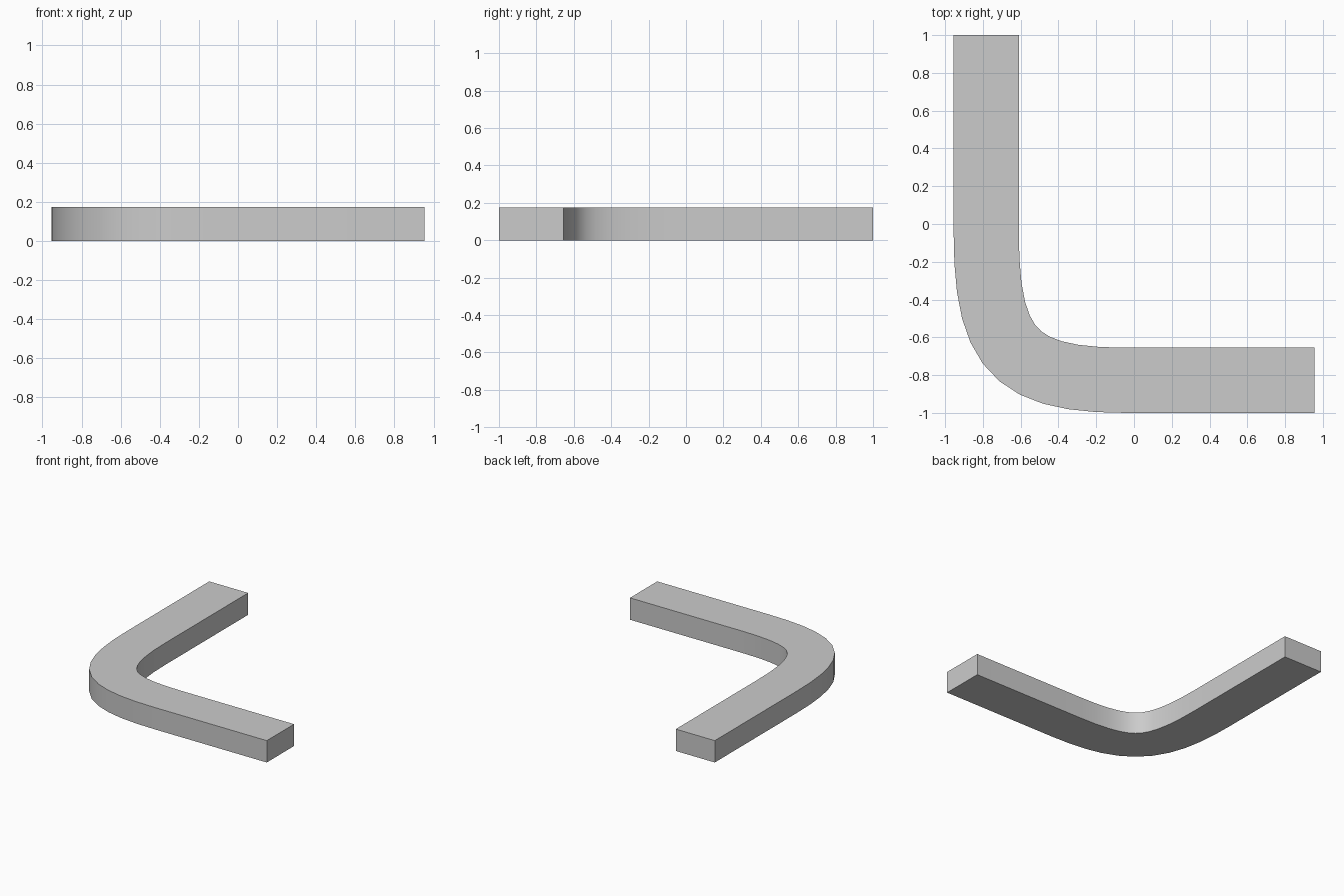
import bpy, bmesh
from mathutils import Vector
from mathutils.geometry import interpolate_bezier

if "Cube" in bpy.data.objects:
    bpy.data.objects.remove(bpy.data.objects["Cube"])

WIDTH, HEIGHT, STEPS, PULL = 0.345, 0.175, 11, 0.8

# Centre line: straight arm, Bezier elbow, straight arm
start, end = Vector((-0.7825, -0.04)), Vector((-0.04, -0.8275))
corner = Vector((start.x, end.y))
elbow = interpolate_bezier(start, start.lerp(corner, PULL),
                           end.lerp(corner, PULL), end, STEPS + 1)
path = [Vector((start.x, 1.0))] + [Vector(p[:2]) for p in elbow] + [Vector((0.955, end.y))]

# Rectangular cross-section carried along the path
bm = bmesh.new()
rings = []
for i, p in enumerate(path):
    before = (p - path[i - 1]).normalized() if i else Vector((0, -1))
    after = (path[i + 1] - p).normalized() if i < len(path) - 1 else Vector((1, 0))
    t = (before + after).normalized()
    side = Vector((-t.y, t.x)) * WIDTH / 2
    inner, outer = p + side, p - side
    rings.append([bm.verts.new((q.x, q.y, z)) for q, z in
                  ((inner, 0), (outer, 0), (outer, HEIGHT), (inner, HEIGHT))])

for a, b in zip(rings, rings[1:]):
    for k in range(4):
        n = (k + 1) % 4
        bm.faces.new((a[k], a[n], b[n], b[k]))
bm.faces.new(rings[0])
bm.faces.new(rings[-1])
bmesh.ops.recalc_face_normals(bm, faces=bm.faces)

# Curved corner piece
mesh = bpy.data.meshes.new("curved_corner_bar")
bm.to_mesh(mesh)
bm.free()
bar = bpy.data.objects.new("curved_corner_bar", mesh)
bpy.context.collection.objects.link(bar)
bpy.context.view_layer.objects.active = bar
bar.select_set(True)
bpy.ops.object.shade_smooth_by_angle()
